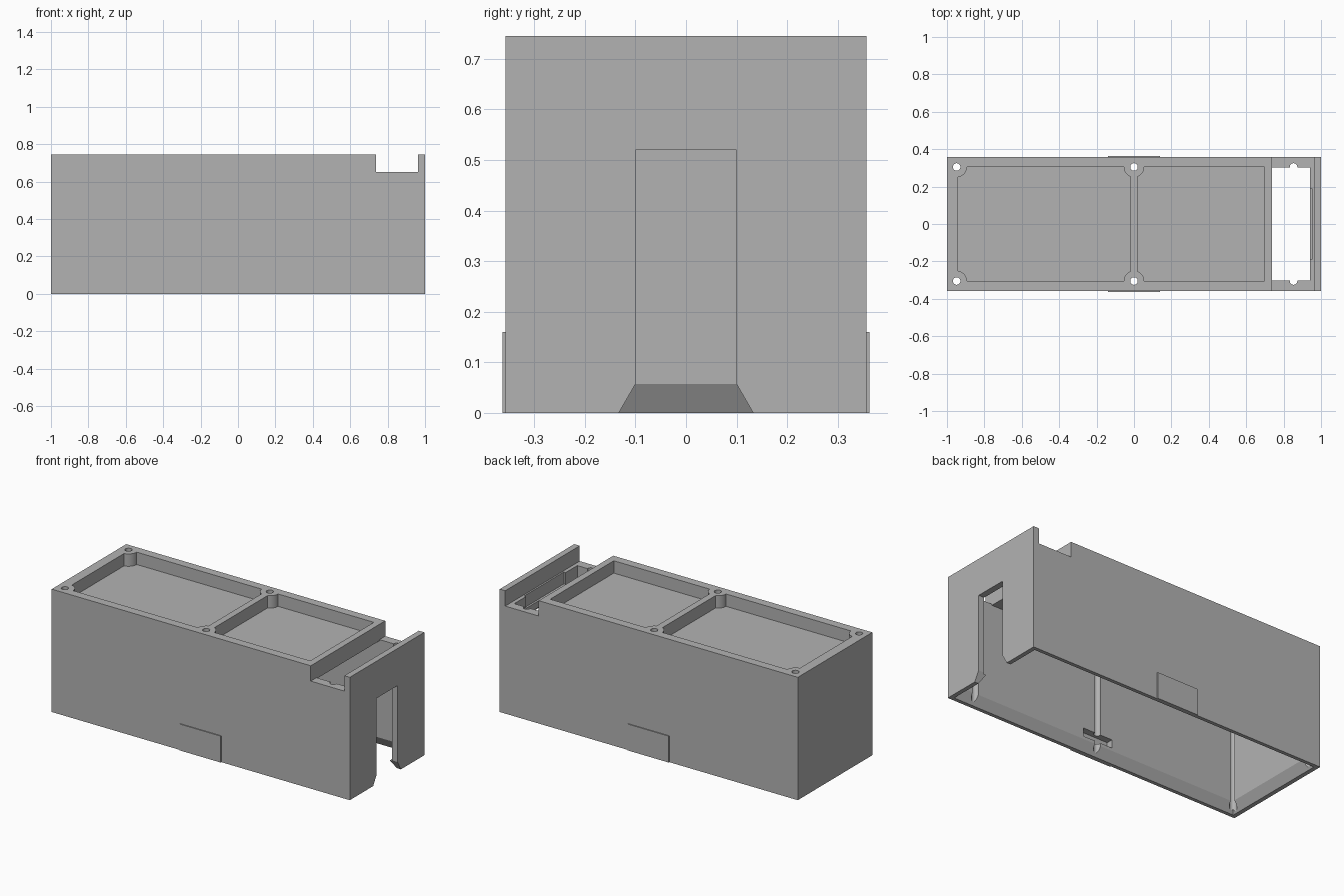
import bpy, bmesh, math

if "Cube" in bpy.data.objects:
    bpy.data.objects.remove(bpy.data.objects["Cube"])

grey = bpy.data.materials.new("plain_grey")
grey.diffuse_color = (0.45, 0.45, 0.45, 1)
grey.use_nodes = True
grey.node_tree.nodes["Principled BSDF"].inputs["Base Color"].default_value = grey.diffuse_color


def loft(name, lower, upper):
    """Closed solid between two matching loops of 3D points."""
    bm = bmesh.new()
    a = [bm.verts.new(p) for p in lower]
    b = [bm.verts.new(p) for p in upper]
    n = len(a)
    bm.faces.new(a)
    bm.faces.new(b)
    for i in range(n):
        j = (i + 1) % n
        bm.faces.new((a[i], a[j], b[j], b[i]))
    bmesh.ops.recalc_face_normals(bm, faces=bm.faces)
    mesh = bpy.data.meshes.new(name)
    bm.to_mesh(mesh)
    bm.free()
    mesh.materials.append(grey)
    ob = bpy.data.objects.new(name, mesh)
    bpy.context.scene.collection.objects.link(ob)
    return ob


def rect(x0, x1, y0, y1, z):
    return [(x0, y0, z), (x1, y0, z), (x1, y1, z), (x0, y1, z)]


def box(name, x0, x1, y0, y1, z0, z1):
    return loft(name, rect(x0, x1, y0, y1, z0), rect(x0, x1, y0, y1, z1))


def cylinder(name, x, y, r, z0, z1, n=32):
    ring = [(x + r * math.cos(2 * math.pi * (i + .5) / n),
             y + r * math.sin(2 * math.pi * (i + .5) / n)) for i in range(n)]
    return loft(name, [(*p, z0) for p in ring], [(*p, z1) for p in ring])


def combine(target, tool, operation="DIFFERENCE"):
    tool.hide_render = True
    mod = target.modifiers.new("cut", "BOOLEAN")
    mod.operation = operation
    mod.solver = "EXACT"
    mod.object = tool
    bpy.context.view_layer.objects.active = target
    bpy.ops.object.modifier_apply(modifier=mod.name)
    bpy.data.objects.remove(tool, do_unlink=True)


W, H = 0.357, 0.745          # half depth and height of the housing
IX, IY = 0.941, 0.302        # half sizes of the cavity
SLOPE = 0.033 / 0.057        # flare of the lower edges

# outer housing with the thin pads on both long sides
housing = box("housing", -1, 1, -W, W, 0, H)
combine(housing, box("side_pads", -.138, .138, -.363, .363, 0, .16), "UNION")

# cavity open at the bottom, with a flared mouth
combine(housing, box("cavity", -IX, IX, -IY, IY, -.1, .645))
flare = []
for z in (-.02, .08):
    d = (.057 - z) * SLOPE
    flare.append(rect(-IX - d, IX + d, -IY - d, IY + d, z))
combine(housing, loft("mouth", *flare))

# cross notch in the top and its opening into the cavity
combine(housing, box("notch", .738, .963, -1, 1, .652, 1))
combine(housing, box("notch_opening", .738, IX, -IY, IY, .5, .8))

# two top pockets that leave round bosses at the screw holes
for x0, x1, bosses in ((-.94, -.02, (-.948, 0)), (.02, .698, (0,))):
    pocket = box("pocket", x0, x1, -.305, .305, .67, .9)
    for bx in bosses:
        for y in (-.305, .305):
            combine(pocket, cylinder("boss", bx, y, .055, .6, 1))
    combine(housing, pocket)

# screw holes down through the walls
for x in (-.948, 0, .853):
    for y in (-.305, .305):
        combine(housing, cylinder("screw_hole", x, y, .02, -.1, 1))

# nut slots inside the long walls
for s in (-1, 1):
    ys = sorted((s * .28, s * .342))
    combine(housing, box("nut_slot", -.1, .1, ys[0], ys[1], .075, .125))

# shallow recesses behind the end wall
combine(housing, box("ledge_recess", .9, .953, -.19, .19, .58, .8))
combine(housing, box("inner_recess", .9, .962, -.15, .15, .05, .54))

# doorway in the end wall, flared at the foot
door = [(-.1446, -.02), (-.1, .057), (-.1, .52), (.1, .52), (.1, .057), (.1446, -.02)]
combine(housing, loft("doorway", [(.9, y, z) for y, z in door],
                      [(1.1, y, z) for y, z in door]))

# single material, smooth bores with sharp edges
housing.data.materials.clear()
housing.data.materials.append(grey)
for p in housing.data.polygons:
    p.material_index = 0
housing.select_set(True)
bpy.context.view_layer.objects.active = housing
bpy.ops.object.shade_smooth_by_angle(angle=math.radians(30))
